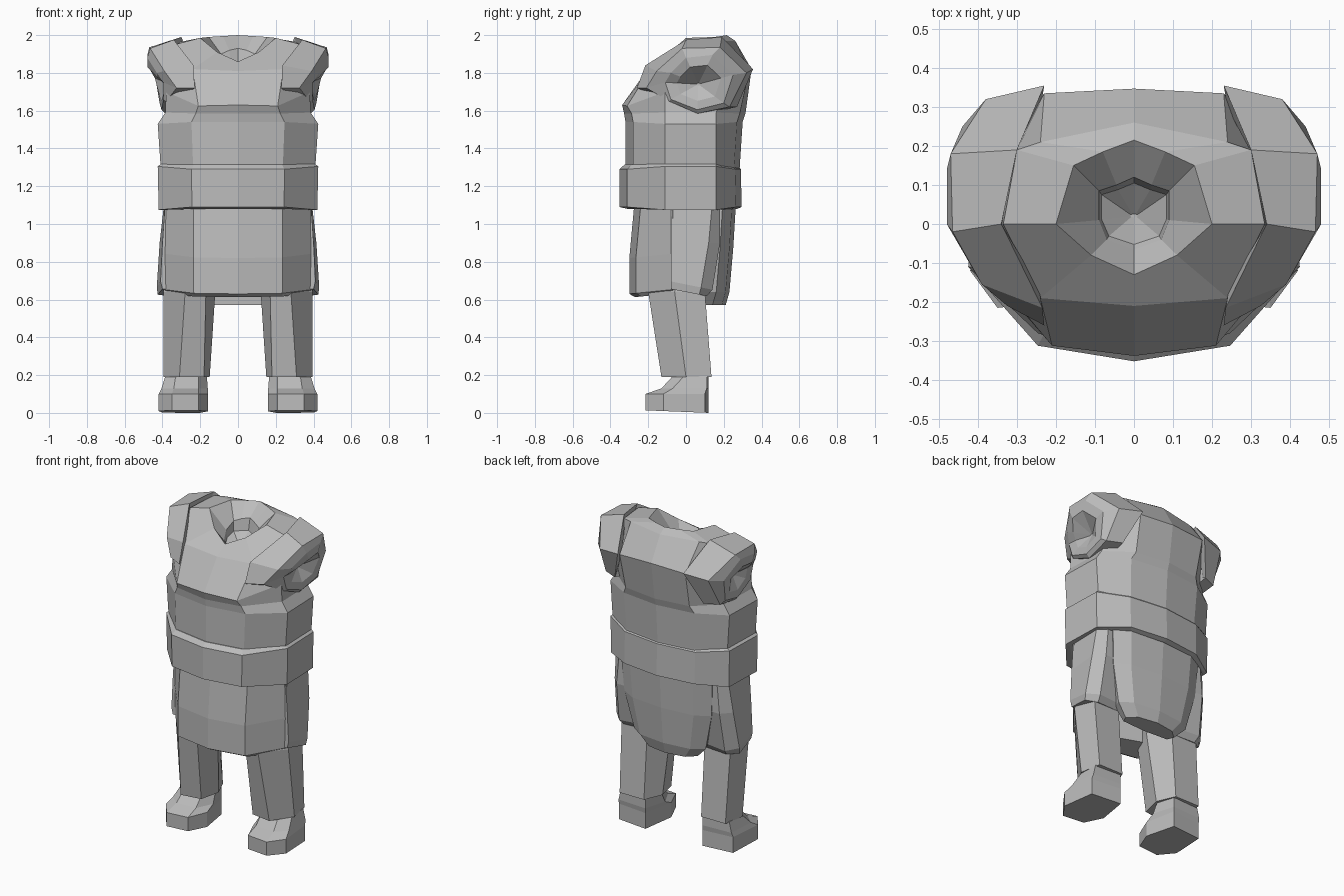
import bpy, bmesh

default = bpy.data.objects.get("Cube")
if default:
    bpy.data.objects.remove(default)

grey = bpy.data.materials.new("plain_grey")
grey.use_nodes = True
grey.diffuse_color = (0.5, 0.5, 0.5, 1)
grey.node_tree.nodes["Principled BSDF"].inputs["Base Color"].default_value = grey.diffuse_color


def loft(name, rings, flip=1):
    """Skin a stack of equal-length closed rings, capped at both ends."""
    bm = bmesh.new()
    rows = [[bm.verts.new((x * flip, y, z)) for x, y, z in ring] for ring in rings]
    count = len(rows[0])
    for low, high in zip(rows, rows[1:]):
        for i in range(count):
            j = (i + 1) % count
            bm.faces.new((low[i], low[j], high[j], high[i]))
    bm.faces.new(rows[0])
    bm.faces.new(rows[-1])
    bmesh.ops.remove_doubles(bm, verts=bm.verts, dist=0.0005)
    bmesh.ops.recalc_face_normals(bm, faces=bm.faces)
    mesh = bpy.data.meshes.new(name)
    bm.to_mesh(mesh)
    bm.free()
    mesh.materials.append(grey)
    obj = bpy.data.objects.new(name, mesh)
    bpy.context.collection.objects.link(obj)


def whole(half):
    """Close a half outline running from front centre to back centre."""
    return half + [(-x, y, z) for x, y, z in reversed(half[1:-1])]


def band(w, front, back, z, tilt=0):
    """Body cross-section with a flat front, two side corners and a flat back."""
    return whole([(0, front, z), (w * .58, front + .04, z), (w, -.11, z + tilt),
                  (w * .98, .16, z + tilt), (w * .58, back - .03, z), (0, back, z)])


def level(points, z, slope=0):
    """Outline at height z, optionally sloping along y."""
    return [(x, y, z + slope * y) for x, y in points]


def pair(name, rings):
    for side, flip in (("left", 1), ("right", -1)):
        loft(side + "_" + name, rings, flip)


# Torso with sloping chest, shoulders and sunken neck opening
chest = [(0, -.338, 1.63), (.21, -.312, 1.625), (.38, -.11, 1.7),
         (.335, .2, 1.7), (.23, .335, 1.81), (0, .347, 1.82)]
yoke = [(0, -.21, 1.81), (.24, -.19, 1.82), (.335, 0, 1.95),
        (.3, .19, 1.965), (.24, .21, 1.968), (0, .26, 1.97)]
neck_rim = [(0, -.13, 1.86), (.11, -.08, 1.91), (.2, 0, 1.985),
            (.155, .15, 1.99), (.08, .185, 1.995), (0, .215, 2)]
neck_well = [(0, -.065, 1.8), (.07, -.04, 1.83), (.09, .01, 1.87),
             (.09, .085, 1.9), (.045, .1, 1.92), (0, .12, 1.93)]
neck_step = [(x * .92, .02 + (y - .02) * .85, z * .5 + .89) for x, y, z in neck_well]
neck_floor = [(x * .1, .02 + y * .05, 1.79) for x, y, z in neck_well]
loft("torso", [band(.41, -.32, .28, 1.2), band(.41, -.32, .285, 1.31),
               band(.425, -.32, .3, 1.54, -.01), band(.385, -.328, .315, 1.585, .005)]
     + [whole(r) for r in (chest, yoke, neck_rim, neck_well, neck_step, neck_floor)])

# Belt
loft("belt", [band(.39, -.31, .27, 1.08, -.005), band(.42, -.352, .295, 1.09, -.015),
              band(.425, -.352, .29, 1.29, .015), band(.4, -.325, .27, 1.315, .01)])

# Shoulder caps with recessed arm sockets
strap = [(.23, -.26, 1.72), (.235, -.215, 1.84), (.34, 0, 1.975), (.3, .19, 1.99),
         (.23, .355, 1.82), (.31, .27, 1.62), (.3, .08, 1.58), (.3, -.06, 1.64)]
rim = [(.325, -.21, 1.72), (.39, -.155, 1.81), (.465, -.02, 1.93), (.47, .18, 1.935),
       (.38, .32, 1.8), (.4, .23, 1.62), (.385, .06, 1.585), (.38, -.09, 1.65)]
lip = [(.395, -.11, 1.75), (.43, -.08, 1.8), (.48, .0, 1.88), (.48, .14, 1.895),
       (.44, .25, 1.79), (.415, .2, 1.64), (.405, .06, 1.605), (.395, -.08, 1.66)]


def toward(ring, scale, shift):
    """Shrink a ring about the arm axis and slide it sideways."""
    return [(x + shift, .065 + (y - .065) * scale, 1.74 + (z - 1.74) * scale) for x, y, z in ring]


pit = [(.372, y, z) for x, y, z in toward(lip, .05, 0)]
pair("shoulder", [toward(strap, .8, .01), strap, rim, lip, toward(lip, .65, 0), pit])


# Skirt: front panel, back apron and side flaps
def front_panel(front, w, z):
    outline = [(0, front), (.235, front + .035), (w, -.07), (w - .08, -.05), (0, -.14)]
    return whole(level(outline, z, .1))


def back_panel(back, w, z):
    return whole([(0, .09, z), (w * .9, .1, z), (w, back - .07, z),
                  (w * .7, back - .02, z), (0, back, z)])


loft("front_skirt", [front_panel(-.27, .37, .64), front_panel(-.3, .39, .66),
                     front_panel(-.3, .395, .85), front_panel(-.275, .39, 1.12)])
loft("back_skirt", [back_panel(.21, .18, .57), back_panel(.23, .25, .64),
                    back_panel(.25, .305, .87), back_panel(.265, .32, 1.12)])
pair("side_skirt", [
    level([(.4, -.08), (.425, .07), (.36, .11), (.2, .1), (.2, -.08)], .64, -.2),
    level([(.41, -.08), (.43, .08), (.37, .14), (.2, .12), (.2, -.08)], .68, -.2),
    level([(.4, -.08), (.415, .12), (.36, .18), (.2, .18), (.2, -.08)], .9),
    level([(.385, -.08), (.39, .14), (.34, .18), (.2, .18), (.2, -.08)], 1.12)])

# Legs
shin = [(.18, -.11), (.31, -.13), (.395, 0), (.37, .135), (.2, .135), (.15, .02)]
thigh = [(.17, -.17), (.28, -.2), (.395, -.06), (.38, .1), (.2, .1), (.12, -.03)]
hip = [(x * .9, y * .8 + .02) for x, y in thigh]
pair("leg", [level(shin, .19), level(thigh, .64), level(hip, .85)])

# Feet
sole = [(.21, -.2), (.35, -.215), (.42, -.12), (.4, .1), (.2, .12), (.16, -.08)]
instep = [(.21, -.12), (.34, -.13), (.405, -.07), (.395, .11), (.2, .12), (.16, -.02)]
ankle = [(.21, -.06), (.33, -.07), (.385, -.01), (.38, .11), (.2, .12), (.165, .01)]
pair("foot", [level(sole, .005, -.04), level(sole, .1), level(instep, .13), level(ankle, .195)])
